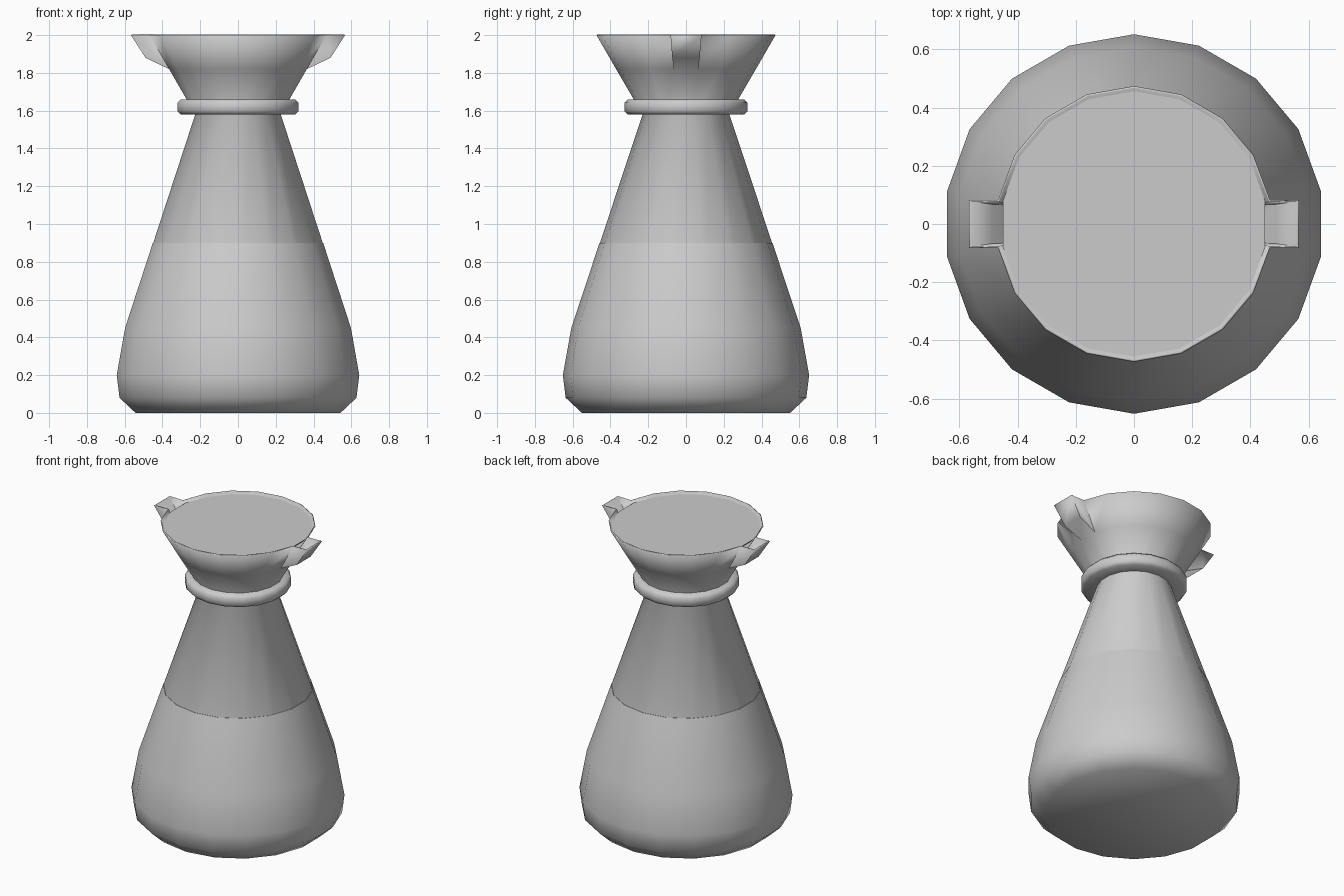
import bpy, bmesh
from math import sin, cos, pi, radians

if "Cube" in bpy.data.objects:
    bpy.data.objects.remove(bpy.data.objects["Cube"])

SIDES = 18


def ring(bm, r, z):
    # first vertex on the +y axis, so a flat facet faces each x side
    return [bm.verts.new((r * cos(pi / 2 + 2 * pi * i / SIDES),
                          r * sin(pi / 2 + 2 * pi * i / SIDES), z)) for i in range(SIDES)]


def lathe(profile, cap_bottom=False, cap_top=False, closed=False):
    bm = bmesh.new()
    rings = [ring(bm, r, z) for r, z in profile]
    pairs = list(zip(rings, rings[1:])) + ([(rings[-1], rings[0])] if closed else [])
    for a, b in pairs:
        for i in range(SIDES):
            j = (i + 1) % SIDES
            bm.faces.new((a[i], a[j], b[j], b[i]))
    if cap_bottom:
        bm.faces.new(rings[0][::-1])
    if cap_top:
        bm.faces.new(rings[-1])
    return bm, rings


def finish(bm, name, angle=60, recalc=False, grey=None):
    if recalc:
        bmesh.ops.recalc_face_normals(bm, faces=bm.faces)
    mesh = bpy.data.meshes.new(name)
    bm.to_mesh(mesh)
    bm.free()
    obj = bpy.data.objects.new(name, mesh)
    bpy.context.collection.objects.link(obj)
    bpy.ops.object.select_all(action='DESELECT')
    obj.select_set(True)
    bpy.context.view_layer.objects.active = obj
    bpy.ops.object.shade_smooth_by_angle(angle=radians(angle))
    if grey is not None:
        mat = bpy.data.materials.new(name)
        mat.diffuse_color = (grey, grey, grey, 1)
        mat.use_nodes = True
        mat.node_tree.nodes["Principled BSDF"].inputs["Base Color"].default_value = mat.diffuse_color
        mesh.materials.append(mat)
    return obj


# Glass body and funnel in one turned shell
lower = [(0.55, 0), (0.635, 0.08), (0.65, 0.2), (0.605, 0.45)]
bm, rings = lathe(lower + [(0.23, 1.58), (0.37, 1.82), (0.474, 2.0)], cap_bottom=True)

# Pouring spouts: open one facet on each side and pull it out as a trough
low, top = rings[-2], rings[-1]
for i in (4, 13):
    j = i + 1
    s = -1 if top[i].co.x < 0 else 1
    bm.faces.remove(next(f for f in low[i].link_faces
                         if low[j] in f.verts and top[i] in f.verts and top[j] in f.verts))
    bm.edges.remove(bm.edges.get((top[i], top[j])))
    mid, tip = [], []
    for k in (i, j):
        mid.append(bm.verts.new((s * 0.49, top[k].co.y * 0.88, 1.88)))
        tip.append(bm.verts.new((s * 0.567, top[k].co.y, 2.0)))
    bm.faces.new((low[i], low[j], mid[1], mid[0]))
    bm.faces.new((mid[0], mid[1], tip[1], tip[0]))
    bm.faces.new((top[i], low[i], mid[0], tip[0]))
    bm.faces.new((low[j], top[j], tip[1], mid[1]))
carafe = finish(bm, "carafe")
solid = carafe.modifiers.new("wall", 'SOLIDIFY')
solid.thickness = 0.008
solid.offset = -1

# Darker filled portion, a hair outside the glass
bm, _ = lathe([(0.551, 0)] + [(r + 0.002, z) for r, z in lower[1:]] + [(0.458, 0.9)],
              cap_bottom=True, cap_top=True)
finish(bm, "liquid", grey=0.55)

# Collar around the neck
bm, _ = lathe([(0.21, 1.58), (0.308, 1.58), (0.325, 1.597), (0.325, 1.643),
               (0.308, 1.66), (0.21, 1.66)], closed=True)
finish(bm, "neck_collar", recalc=True)

# Flat fill just below the funnel rim
bm, _ = lathe([(0.44, 1.965), (0.457, 1.985)], cap_bottom=True, cap_top=True)
finish(bm, "funnel_fill", angle=30)
